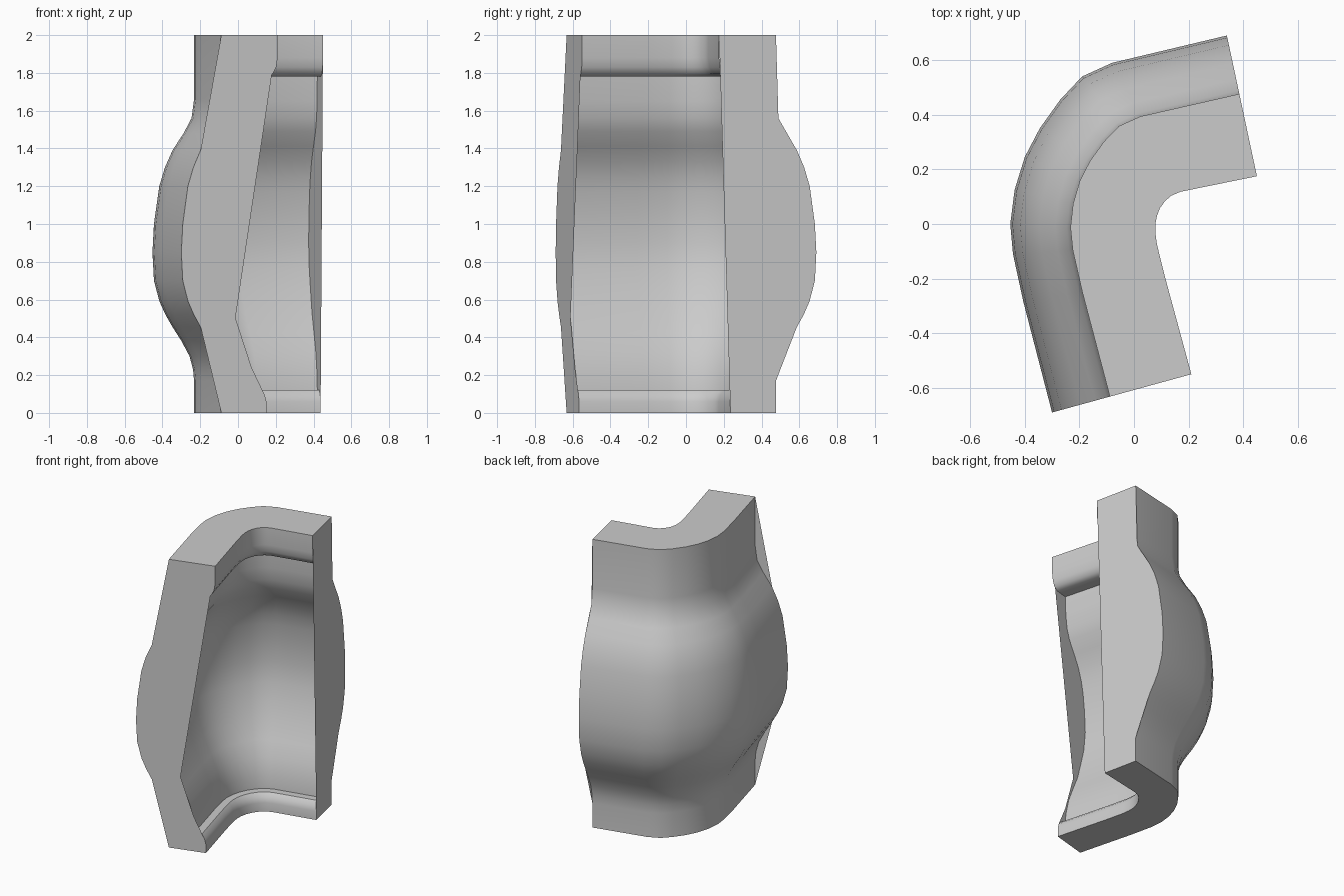
import bpy, bmesh
from mathutils import Vector

if "Cube" in bpy.data.objects:
    bpy.data.objects.remove(bpy.data.objects["Cube"])

# Plan stations along the bend: inner point, then point of greatest bulge
STATIONS = [
    (.45, .175, .34, .69), (.17, .118, -.08, .59), (.135, .103, -.19, .54),
    (.113, .083, -.27, .455), (.095, .058, -.345, .35), (.084, .03, -.40, .245),
    (.078, .0, -.437, .125), (.078, -.03, -.453, 0), (.084, -.075, -.443, -.11),
    (.115, -.2, -.405, -.285), (.21, -.55, -.30, -.69)]

# Wall profile as (fraction from inner to outer, height)
OUTER_TOP = [(.585, 2), (.585, 1.66), (.61, 1.56), (.69, 1.48)]
OUTER_MID = [(.80, 1.39), (.875, 1.3), (.932, 1.2), (.985, 1.0), (1, .85),
             (.985, .7), (.93, .59), (.87, .52), (.80, .455)]
OUTER_LOW = [(.71, .38), (.63, .3), (.595, .23), (.585, .17)]
RIM_LOW = [(.585, 0), (.117, 0), (.117, .06), (.135, .095), (.18, .12)]
INNER_LOW = [(.275, .12), (.285, .2)]
INNER_MID = [(.345, .32), (.43, .42), (.53, .53), (.60, .65), (.66, .76),
             (.692, .9), (.675, 1.05), (.645, 1.17), (.608, 1.25)]
INNER_TOP = [(.55, 1.33), (.46, 1.41), (.36, 1.49), (.31, 1.56), (.285, 1.65), (.275, 1.78)]
RIM_TOP = [(.108, 1.78), (.05, 1.795), (.015, 1.83), (0, 1.88), (0, 2)]


def place(station, f, z):
    ix, iy, ox, oy = station
    return Vector((ix + (ox - ix) * f, iy + (oy - iy) * f, z))


def add_cap(bm, station, profile):
    bm.faces.new([bm.verts.new(place(station, f, z)) for f, z in profile])


bm = bmesh.new()

# Bulging wall swept around the bend
profile = OUTER_TOP + OUTER_MID + OUTER_LOW + RIM_LOW + INNER_LOW + INNER_MID + INNER_TOP + RIM_TOP
rings = [[bm.verts.new(place(s, f, z)) for f, z in profile] for s in STATIONS]
n = len(profile)
for a, b in zip(rings, rings[1:]):
    for j in range(n):
        k = (j + 1) % n
        bm.faces.new((a[j], a[k], b[k], b[j]))

# Solid end plate on the right, with a straight inner edge
right = OUTER_TOP + OUTER_MID + OUTER_LOW + [(.585, 0), (.117, 0), (0, 2)]
add_cap(bm, STATIONS[0], right[::-1])

# End plate at the front, with straight webs bridging the necks
add_cap(bm, STATIONS[-1], OUTER_TOP[:1] + OUTER_MID + RIM_LOW + INNER_LOW[1:] + INNER_MID + RIM_TOP)

bmesh.ops.triangulate(bm, faces=[f for f in bm.faces if len(f.verts) > 4])
mesh = bpy.data.meshes.new("curved_wall_panel")
bm.to_mesh(mesh)
bm.free()
obj = bpy.data.objects.new("curved_wall_panel", mesh)
bpy.context.collection.objects.link(obj)
bpy.context.view_layer.objects.active = obj
obj.select_set(True)
bpy.ops.object.shade_smooth_by_angle(angle=0.7)
